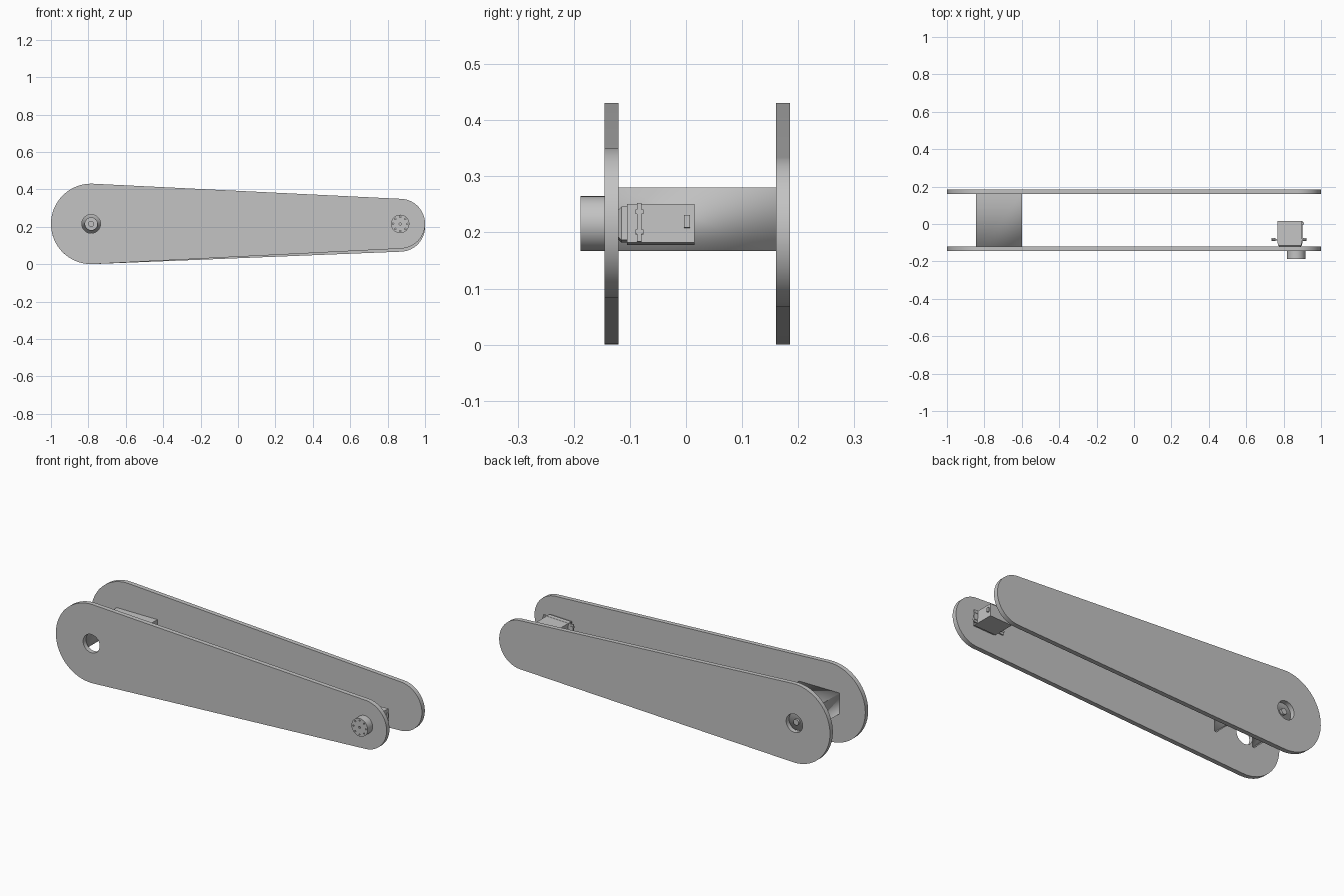
import bpy, bmesh, math
from mathutils import Matrix, Vector

if "Cube" in bpy.data.objects:
    bpy.data.objects.remove(bpy.data.objects["Cube"], do_unlink=True)

grey = bpy.data.materials.new("plain grey")
grey.use_nodes = True
GREY = (0.55, 0.55, 0.55, 1)
grey.diffuse_color = GREY
grey.node_tree.nodes["Principled BSDF"].inputs["Base Color"].default_value = GREY


def finish(name, bm):
    """Turn a bmesh into a named, shaded object."""
    mesh = bpy.data.meshes.new(name)
    bm.to_mesh(mesh)
    bm.free()
    mesh.materials.clear()
    mesh.materials.append(grey)
    obj = bpy.data.objects.new(name, mesh)
    bpy.context.collection.objects.link(obj)
    bpy.ops.object.select_all(action='DESELECT')
    obj.select_set(True)
    bpy.context.view_layer.objects.active = obj
    bpy.ops.object.shade_smooth_by_angle(angle=math.radians(30))
    return obj


def arc(x, z, r, start=0.0, end=2 * math.pi, n=48, closed=True):
    steps = n if closed else n - 1
    return [(x + r * math.cos(start + (end - start) * i / steps),
             z + r * math.sin(start + (end - start) * i / steps)) for i in range(n)]


def slab(name, loops, y0, y1):
    """Extrude an outline with holes, drawn in x and z, from y0 to y1."""
    curve = bpy.data.curves.new(name, 'CURVE')
    curve.dimensions = '2D'
    curve.fill_mode = 'BOTH'
    curve.extrude = (y1 - y0) / 2
    for loop in loops:
        spline = curve.splines.new('POLY')
        spline.points.add(len(loop) - 1)
        for point, (x, z) in zip(spline.points, loop):
            point.co = (x, z, 0, 1)
        spline.use_cyclic_u = True
    temp = bpy.data.objects.new(name + " outline", curve)
    bpy.context.collection.objects.link(temp)
    graph = bpy.context.evaluated_depsgraph_get()
    mesh = bpy.data.meshes.new_from_object(temp.evaluated_get(graph))
    bm = bmesh.new()
    bm.from_mesh(mesh)
    bpy.data.objects.remove(temp, do_unlink=True)
    bpy.data.meshes.remove(mesh)
    bmesh.ops.remove_doubles(bm, verts=bm.verts, dist=0.0001)
    turn = Matrix.Translation((0, (y0 + y1) / 2, 0)) @ Matrix.Rotation(math.pi / 2, 4, 'X')
    bmesh.ops.transform(bm, matrix=turn, verts=bm.verts)
    bmesh.ops.recalc_face_normals(bm, faces=bm.faces)
    return finish(name, bm)


def box_mesh(low, high):
    low, high = Vector(low), Vector(high)
    bm = bmesh.new()
    bmesh.ops.create_cube(bm, size=1)
    for v in bm.verts:
        v.co = (low + high) / 2 + v.co * (high - low)
    return bm


BIG_X, AXIS_Z, BIG_R = -0.785, 0.2155, 0.215
END_X, END_R = 0.867, 0.133
HOLE_R = 0.05


# Two tapering side plates
def plate(name, end_z, y0, y1):
    lean = math.asin((BIG_R - END_R) / (END_X - BIG_X))
    tilt = math.atan2(end_z - AXIS_Z, END_X - BIG_X)
    up = math.pi / 2 - lean
    outline = arc(END_X, end_z, END_R, tilt - up, tilt + up, closed=False)
    outline += arc(BIG_X, AXIS_Z, BIG_R, tilt + up, tilt + 2 * math.pi - up, closed=False)
    slab(name, [outline, arc(BIG_X, AXIS_Z, HOLE_R)], y0, y1)


plate("front_plate", 0.2165, -0.145, -0.12)
plate("back_plate", 0.2, 0.16, 0.185)

# Hollow spacer, open below and towards the front plate
bm = box_mesh((-0.845, -0.12, 0.167), (-0.6, 0.16, 0.28))
bmesh.ops.delete(bm, geom=[f for f in bm.faces if f.normal.z < -0.5 or f.normal.y < -0.5],
                 context='FACES')
spacer = finish("spacer_box", bm)
wall = spacer.modifiers.new("wall", 'SOLIDIFY')
wall.thickness = 0.012
wall.offset = -1
wall.use_even_offset = True

# Stepped pivot hub inside the spacer
slab("pivot_hub", [arc(BIG_X, AXIS_Z, 0.035)], 0.12, 0.15)
slab("pivot_pin", [arc(BIG_X, AXIS_Z, 0.016, n=24)], 0.09, 0.172)

# Output horn with a ring of screw holes
holes = [arc(END_X, AXIS_Z, 0.006, n=12)]
for i in range(8):
    a = math.tau * i / 8
    holes.append(arc(END_X + 0.038 * math.cos(a), AXIS_Z + 0.038 * math.sin(a), 0.004, n=10))
slab("output_horn", [arc(END_X, AXIS_Z, 0.049)] + holes, -0.188, -0.145)

# Motor, tilted slightly about its shaft
motor = [
    ("motor_body", (0.768, -0.105, 0.18), (0.9, 0.015, 0.248)),
    ("motor_gear_cover", (0.772, -0.12, 0.184), (0.896, -0.105, 0.244)),
    ("motor_flange", (0.738, -0.087, 0.181), (0.922, -0.079, 0.249)),
    ("motor_cable_plug", (0.9, -0.004, 0.206), (0.909, 0.007, 0.228)),
]
for end, x in (("right", 0.737), ("left", 0.904)):
    for level, z in (("lower", 0.194), ("upper", 0.23)):
        motor.append((f"motor_{end}_{level}_lug", (x, -0.09, z), (x + 0.018, -0.076, z + 0.008)))
middle = Vector((0.834, 0, 0.214))
tilt = Matrix.Translation(middle) @ Matrix.Rotation(math.radians(-2), 4, 'Y') @ Matrix.Translation(-middle)
for name, low, high in motor:
    bm = box_mesh(low, high)
    if name == "motor_gear_cover":
        bmesh.ops.bevel(bm, geom=[e for e in bm.edges if all(v.co.y < -0.11 for v in e.verts)],
                        offset=0.005, segments=1, affect='EDGES')
    bmesh.ops.transform(bm, matrix=tilt, verts=bm.verts)
    finish(name, bm)
